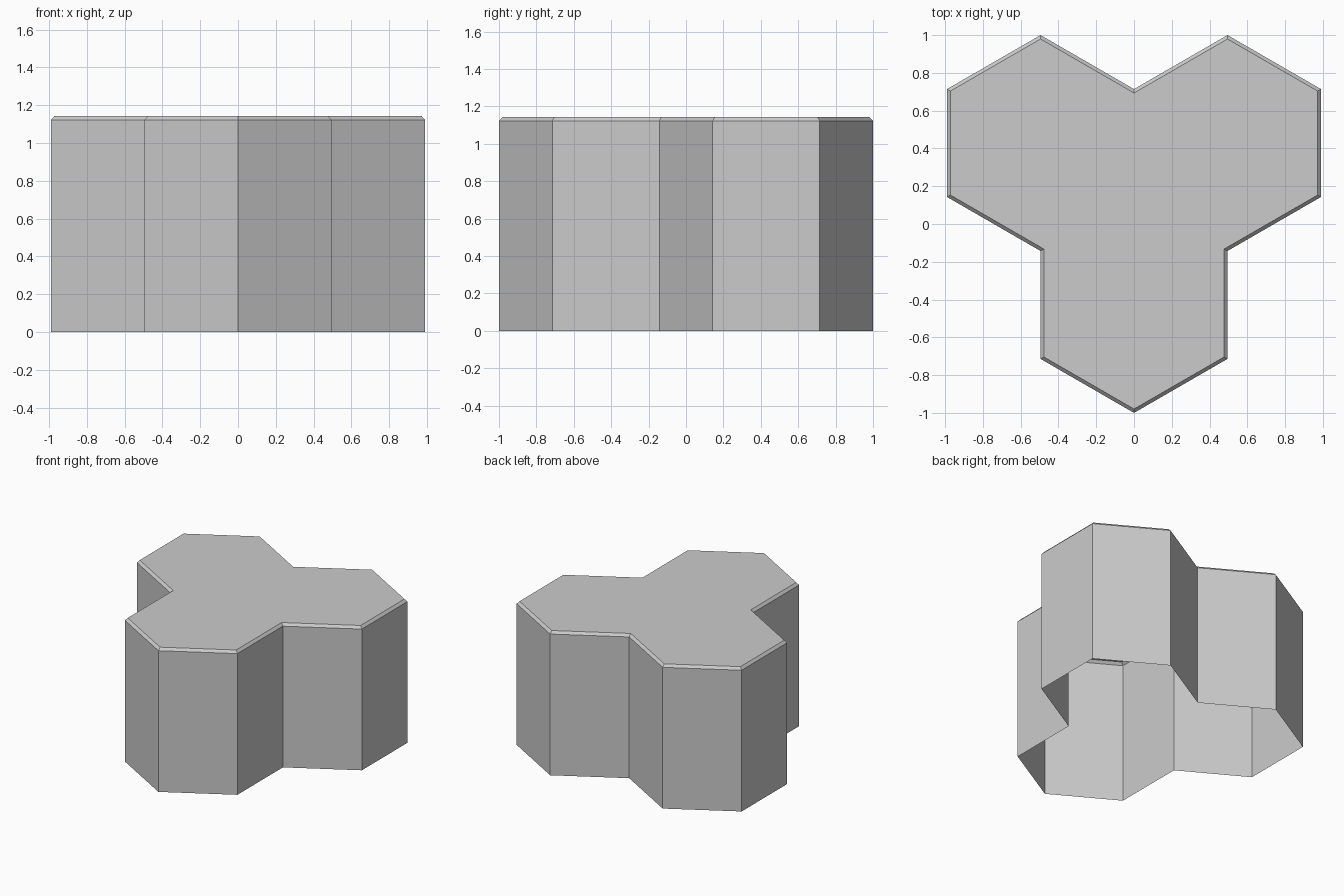
import bpy, bmesh, math
from mathutils import Vector, Matrix

if "Cube" in bpy.data.objects:
    bpy.data.objects.remove(bpy.data.objects["Cube"])

SIDE = 4 / 7                       # hexagon edge, 3.5 edges = 2 units
APO = SIDE * math.sqrt(3) / 2
HEIGHT, BEVEL_H, BEVEL_IN = 1.143, 0.02, 0.018

# Outline of three joined hexagons: one lobe repeated about the shared corner
lobe = [(0, SIDE), (APO, 1.5 * SIDE), (2 * APO, SIDE), (2 * APO, 0)]
outline = []
for k in range(3):
    turn = Matrix.Rotation(-k * math.tau / 3, 3, 'Z')
    outline += [turn @ Vector((x, y, 0)) + Vector((0, SIDE / 4, 0)) for x, y in lobe]
outline.reverse()                  # counter-clockwise, seen from above

bm = bmesh.new()
low = [bm.verts.new(p) for p in outline]
high = [bm.verts.new(p + Vector((0, 0, HEIGHT - BEVEL_H))) for p in outline]

# Walls, open at the bottom
n = len(outline)
for i in range(n):
    j = (i + 1) % n
    bm.faces.new((low[i], low[j], high[j], high[i]))

# Top with a narrow sloped rim
top = bm.faces.new(high)
bm.normal_update()
bmesh.ops.inset_region(bm, faces=[top], thickness=BEVEL_IN, depth=BEVEL_H,
                       use_even_offset=True, use_boundary=True)

mesh = bpy.data.meshes.new("triple_hexagon_shell")
bm.to_mesh(mesh)
bm.free()
obj = bpy.data.objects.new("triple_hexagon_shell", mesh)
bpy.context.collection.objects.link(obj)
